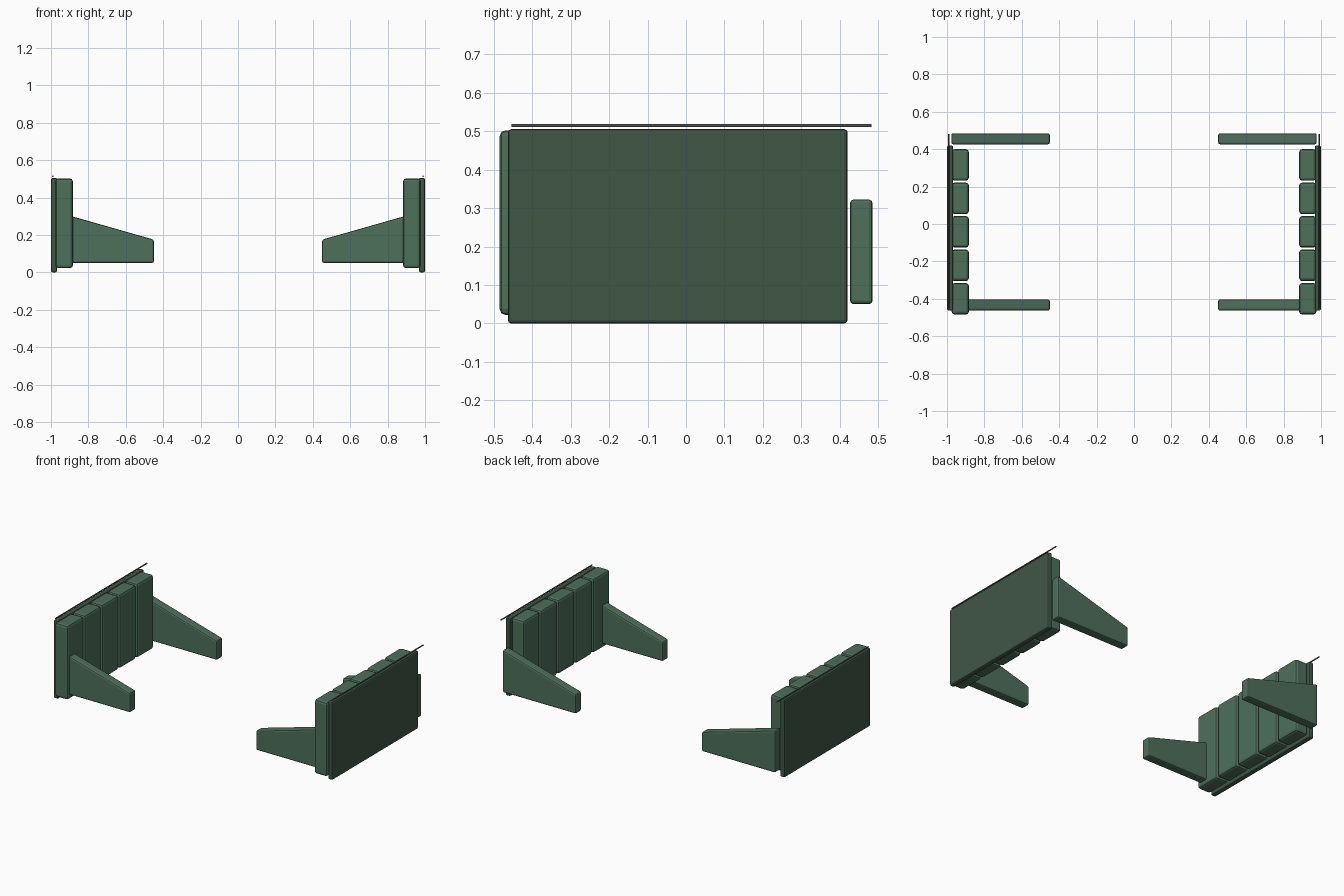
import bpy, bmesh

if "Cube" in bpy.data.objects:
    bpy.data.objects.remove(bpy.data.objects["Cube"])


def material(name, rgb):
    m = bpy.data.materials.new(name)
    m.diffuse_color = (*rgb, 1)
    m.use_nodes = True
    m.node_tree.nodes["Principled BSDF"].inputs["Base Color"].default_value = m.diffuse_color
    return m


GREEN = material("green", (0.075, 0.16, 0.105))
DARK = material("dark_green", (0.05, 0.095, 0.062))
GREY = material("dark_grey", (0.08, 0.085, 0.08))


def prism(name, outline, y0, y1, mat, bevel, segments=2):
    """Extrude an (x, z) outline from y0 to y1 and round its edges."""
    bm = bmesh.new()
    face = bm.faces.new([bm.verts.new((x, y0, z)) for x, z in outline])
    ext = bmesh.ops.extrude_face_region(bm, geom=[face])
    new = [g for g in ext["geom"] if isinstance(g, bmesh.types.BMVert)]
    bmesh.ops.translate(bm, verts=new, vec=(0, y1 - y0, 0))
    bmesh.ops.bevel(bm, geom=bm.edges[:], offset=bevel, segments=segments,
                    profile=0.5, affect='EDGES')
    bmesh.ops.recalc_face_normals(bm, faces=bm.faces)
    mesh = bpy.data.meshes.new(name)
    bm.to_mesh(mesh)
    bm.free()
    ob = bpy.data.objects.new(name, mesh)
    bpy.context.collection.objects.link(ob)
    mesh.materials.append(mat)
    return ob


def box(name, x0, x1, y0, y1, z0, z1, mat, bevel, segments=2):
    return prism(name, [(x0, z0), (x1, z0), (x1, z1), (x0, z1)],
                 y0, y1, mat, bevel, segments)


for side, s in (("left", -1), ("right", 1)):
    # outer side panel
    box(f"{side}_panel", s * 0.967, s * 1.0, -0.463, 0.42, 0, 0.505, DARK, 0.009)

    # row of padded ribs on the inner face
    for i in range(5):
        y = -0.40 + 0.179 * i
        box(f"{side}_rib_{i + 1}", s * 0.883, s * 0.975, y - 0.084, y + 0.084,
            0.022, 0.502, GREEN, 0.015)

    # tapered brackets reaching inward at front and back
    outline = [(s * 0.45, 0.05), (s * 0.977, 0.05),
               (s * 0.977, 0.325), (s * 0.45, 0.175)]
    for end, y0 in (("front", -0.463), ("back", 0.426)):
        prism(f"{side}_{end}_bracket", outline, y0, y0 + 0.059, GREEN, 0.01)

    # thin rod along the top edge
    bpy.ops.mesh.primitive_cylinder_add(vertices=12, radius=0.004, depth=0.935,
                                        location=(s * 0.99, 0.0145, 0.514),
                                        rotation=(1.5707963, 0, 0))
    rod = bpy.context.object
    rod.name = f"{side}_top_rod"
    rod.data.materials.append(GREY)
